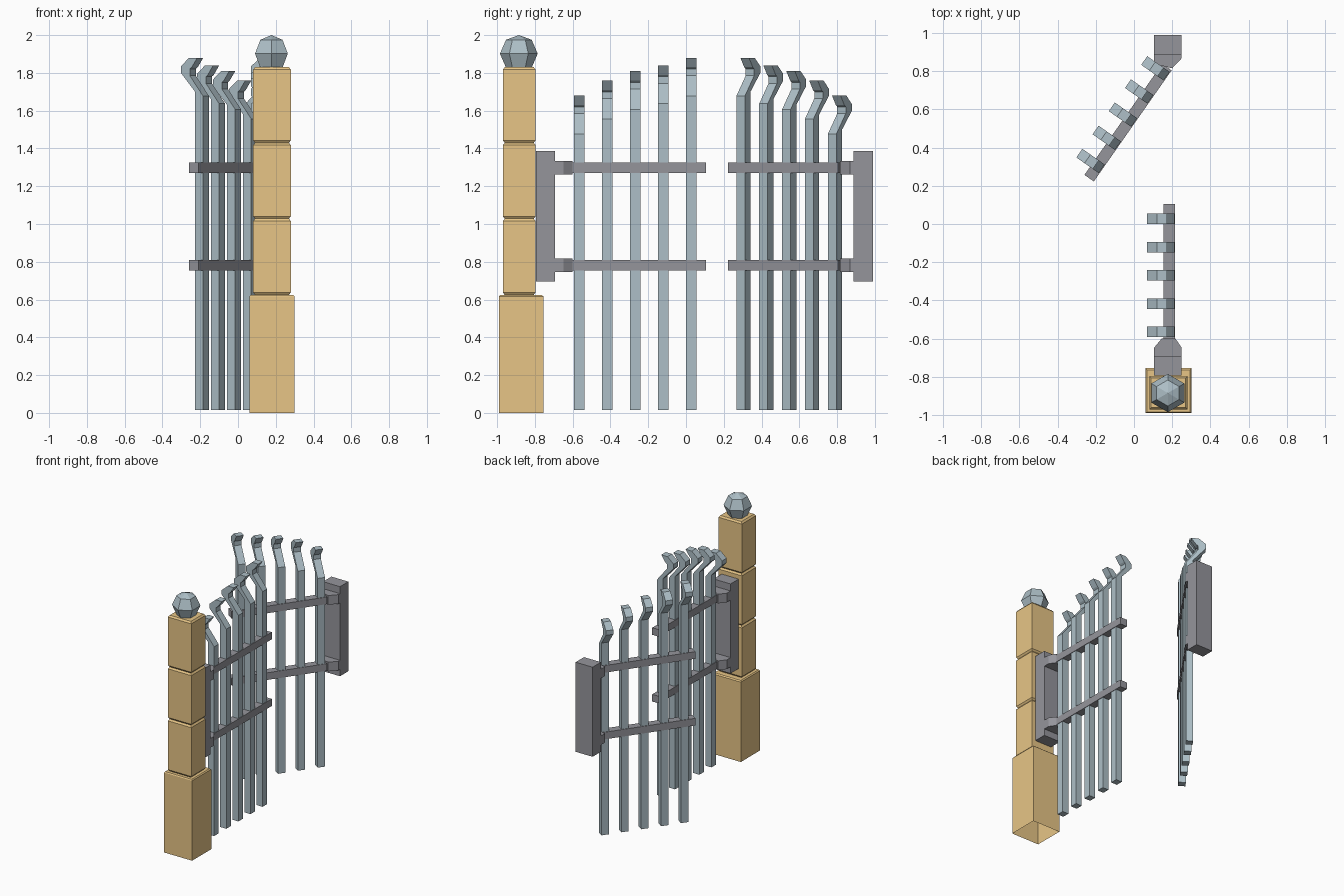
import bpy, bmesh, math
from mathutils import Vector

if "Cube" in bpy.data.objects:
    bpy.data.objects.remove(bpy.data.objects["Cube"])


def material(name, rgb):
    m = bpy.data.materials.new(name)
    m.diffuse_color = (*rgb, 1)
    m.use_nodes = True
    m.node_tree.nodes["Principled BSDF"].inputs["Base Color"].default_value = m.diffuse_color
    return m


STONE = material("ochre_stone", (0.80, 0.56, 0.24))
STEEL = material("blue_grey_metal", (0.42, 0.52, 0.57))
DARK = material("dark_iron", (0.30, 0.30, 0.33))


def loft(name, rings, mat, cap_start=True, cap_end=True):
    """Skin equal-length rings of points, then cap the ends."""
    bm = bmesh.new()
    loops = [[bm.verts.new(p) for p in r] for r in rings]
    n = len(loops[0])
    for a, b in zip(loops, loops[1:]):
        for i in range(n):
            j = (i + 1) % n
            bm.faces.new((a[i], a[j], b[j], b[i]))
    if cap_start:
        bm.faces.new(loops[0][::-1])
    if cap_end:
        bm.faces.new(loops[-1])
    bmesh.ops.recalc_face_normals(bm, faces=bm.faces)
    me = bpy.data.meshes.new(name)
    bm.to_mesh(me)
    bm.free()
    me.materials.append(mat)
    ob = bpy.data.objects.new(name, me)
    bpy.context.collection.objects.link(ob)
    return ob


def slab(name, outline, z0, z1, mat):
    """Plan outline pushed up from z0 to z1."""
    return loft(name, [[(x, y, z) for x, y in outline] for z in (z0, z1)], mat)


def rect(x0, x1, y0, y1):
    return [(x0, y0), (x1, y0), (x1, y1), (x0, y1)]


# Stone gate post: wide plinth and three blocks with grooves, open underneath
def post_ring(hx, hy, cy, z):
    return [(x + 0.18, y + cy, z) for x, y in rect(-hx, hx, -hy, hy)]


rings = [post_ring(0.12, 0.117, -0.872, 0), post_ring(0.12, 0.117, -0.872, 0.617),
         post_ring(0.113, 0.11, -0.874, 0.625)]
for z0, z1 in ((0.625, 1.028), (1.028, 1.43), (1.43, 1.83)):
    rings += [post_ring(0.09, 0.077, -0.883, z0), post_ring(0.10, 0.087, -0.883, z0 + 0.013),
              post_ring(0.10, 0.087, -0.883, z1 - 0.013), post_ring(0.09, 0.077, -0.883, z1)]
loft("gate_post", rings, STONE, cap_start=False)

# Six-sided ball on the post
ball = []
for r, z in ((0.068, 1.828), (0.1, 1.902), (0.068, 1.975), (0.001, 2.0)):
    ball.append([(0.177 + r * math.sin(k * math.pi / 3), -0.885 + r * math.cos(k * math.pi / 3), z)
                 for k in range(6)])
loft("post_ball", ball, STEEL)

# Placement of each leaf: first straight, second mirrored and swung open
A = math.radians(35)
END = Vector((-0.235, 0.24))
ALONG = Vector((math.sin(A), math.cos(A)))
ACROSS = Vector((math.cos(A), -math.sin(A)))


def straight(x, y):
    return (x, y)


def swung(x, y):
    return tuple(END + (0.105 - y) * ALONG + (x - 0.185) * ACROSS)


# Side profile of a bar with its curled top; z below 0 is measured from the tip
def bar_profile(top):
    hook = [(0.159, -0.18), (0.068, -0.08), (0.068, -0.045), (0.12, 0), (0.173, 0),
            (0.138, -0.05), (0.125, -0.06), (0.125, -0.095), (0.211, -0.203)]
    return [(0.159, 0.015)] + [(x, top + z) for x, z in hook] + [(0.211, 0.015)]


BARS = ((-0.565, 1.68), (-0.417, 1.76), (-0.269, 1.81), (-0.121, 1.84), (0.027, 1.88))
RAILS = ((0.755, 0.81), (1.27, 1.325))

for leaf, place in (("left", straight), ("right", swung)):
    for i, (y, top) in enumerate(BARS):
        sides = [[(*place(x, y + d), z) for x, z in bar_profile(top)] for d in (-0.0275, 0.0275)]
        loft(f"{leaf}_bar_{i + 1}", sides, STEEL)
    for i, (z0, z1) in enumerate(RAILS):
        outline = [place(x, y) for x, y in rect(0.155, 0.215, -0.605, 0.105)]
        slab(f"{leaf}_rail_{i + 1}", outline, z0, z1, DARK)

# Hinge plates and tapered brackets
slab("left_hinge_plate", rect(0.105, 0.25, -0.793, -0.694), 0.695, 1.387, DARK)
slab("right_hinge_plate", rect(0.105, 0.25, 0.888, 0.99), 0.695, 1.387, DARK)
left_bracket = [(0.105, -0.694), (0.25, -0.694), (0.25, -0.648), (0.217, -0.6),
                (0.145, -0.6), (0.105, -0.648)]
right_bracket = [(0.105, 0.888), (0.105, 0.84), (0.14, 0.83), (0.20, 0.815),
                 (0.25, 0.868), (0.25, 0.888)]
for i, (z0, z1) in enumerate(RAILS):
    slab(f"left_bracket_{i + 1}", left_bracket, z0 - 0.008, z1 + 0.008, DARK)
    slab(f"right_bracket_{i + 1}", right_bracket, z0 - 0.008, z1 + 0.008, DARK)
